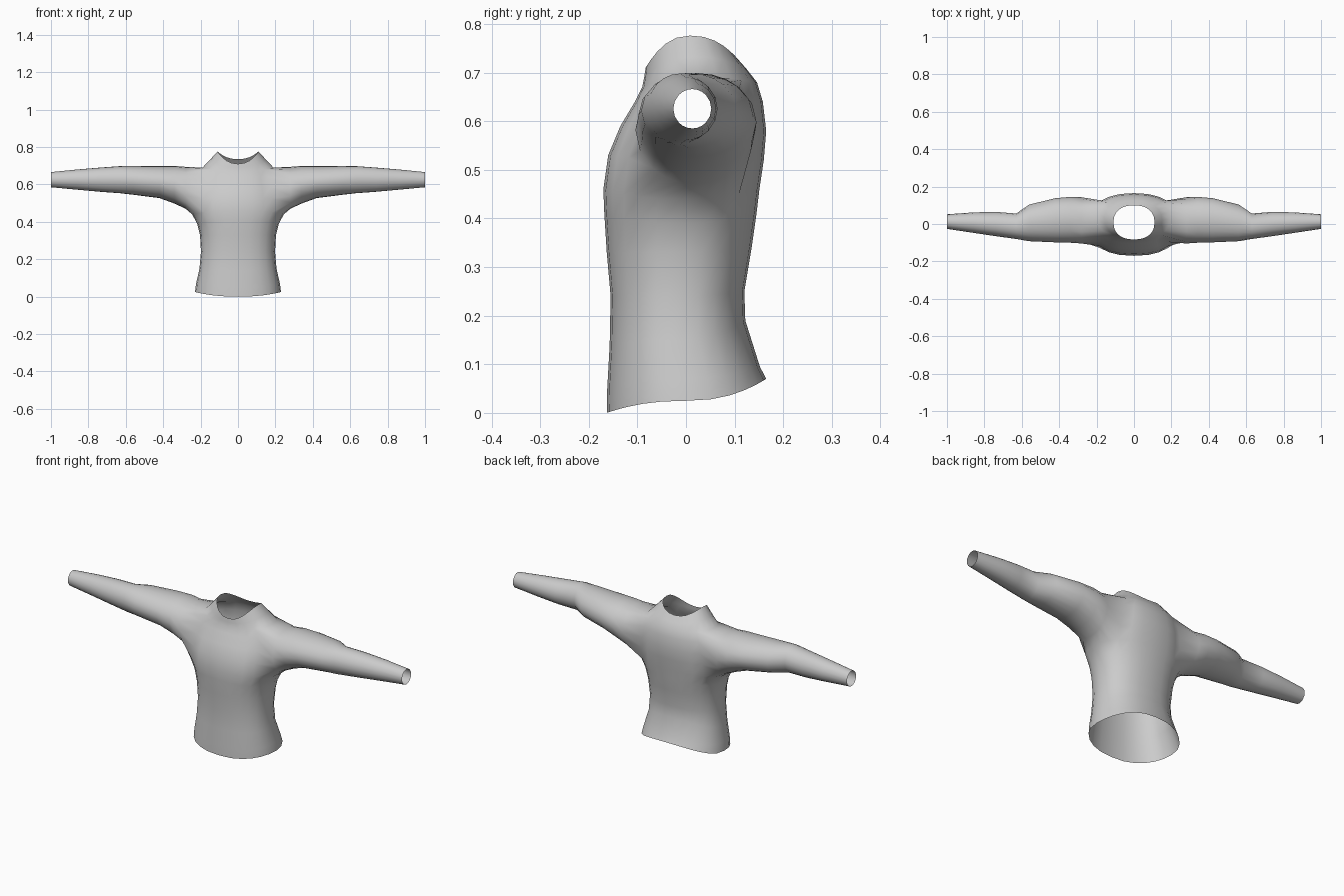
import bpy, bmesh, math

if "Cube" in bpy.data.objects:
    bpy.data.objects.remove(bpy.data.objects["Cube"])

N = 24                     # columns around the torso
HALF = 3                   # armhole half-width in columns
ROW_A, ROW_B = 6, 10       # armhole bottom and top rows

# torso rings: half width, front y, back y, front z, back z, side z
TORSO = [
    (.230, -.163, .165, .00, .070, .025),
    (.224, -.162, .152, .05, .095, .070),
    (.206, -.157, .122, .14, .190, .150),
    (.198, -.155, .120, .24, .250, .240),
    (.203, -.163, .135, .33, .340, .330),
    (.218, -.168, .145, .41, .410, .390),
    (.245, -.170, .151, .46, .460, .440),
    (.245, -.160, .160, .53, .520, .520),
    (.235, -.135, .165, .59, .580, .580),
    (.220, -.105, .158, .64, .640, .640),
    (.190, -.090, .146, .67, .680, .690),
    (.150, -.086, .124, .69, .708, .732),
    (.110, -.083, .100, .71, .735, .776),
]
# sleeve rings: x, front y, back y, bottom z, top z
SLEEVE = [
    (.28, -.104, .143, .470, .694),
    (.34, -.100, .145, .498, .699),
    (.42, -.098, .138, .527, .698),
    (.56, -.092, .104, .545, .699),
    (.63, -.080, .056, .553, .698),
    (.74, -.065, .065, .561, .690),
    (.86, -.047, .062, .572, .680),
    (1.0, -.026, .052, .585, .666),
]

bm = bmesh.new()


def squarish(v):
    return math.copysign(abs(v) ** .87, v)


# torso rings, from hem to neckline
rows = []
for hx, yf, yb, zf, zb, zs in TORSO:
    ring = []
    for j in range(N):
        a = math.tau * j / N
        c, s = math.cos(a), math.sin(a)
        z = zs * c * c + (zf if s < 0 else zb) * s * s
        y = (yf + yb) / 2 + (yb - yf) / 2 * squarish(s)
        ring.append(bm.verts.new((hx * squarish(c), y, z)))
    rows.append(ring)


def in_armhole(i, j):
    if not ROW_A <= i < ROW_B:
        return False
    col = j + .5
    from_right = min(col, N - col)
    return from_right < HALF or N / 2 - from_right < HALF


# torso skin, leaving the armholes open
for i in range(len(rows) - 1):
    for j in range(N):
        if not in_armhole(i, j):
            k = (j + 1) % N
            bm.faces.new((rows[i][j], rows[i][k], rows[i + 1][k], rows[i + 1][j]))

# path around the armhole with its angle on the sleeve
W, H = 2 * HALF, ROW_B - ROW_A
path = [(ROW_A, -HALF + k, -135 + 90 * k / W) for k in range(W)]
path += [(ROW_A + k, HALF, -45 + 90 * k / H) for k in range(H)]
path += [(ROW_B, HALF - k, 45 + 90 * k / W) for k in range(W)]
path += [(ROW_B - k, -HALF, 135 + 90 * k / H) for k in range(H)]

# sleeves, lofted outward from the armholes to open cuffs
for side in (1, -1):
    prev = [rows[i][c % N if side > 0 else (N // 2 - c) % N] for i, c, _ in path]
    for x, yf, yb, z0, z1 in SLEEVE:
        ring = []
        for _, _, deg in path:
            a = math.radians(deg)
            ring.append(bm.verts.new((side * x,
                                      (yf + yb) / 2 + (yb - yf) / 2 * math.cos(a),
                                      (z0 + z1) / 2 + (z1 - z0) / 2 * math.sin(a))))
        for k in range(len(path)):
            m = (k + 1) % len(path)
            quad = [prev[k], prev[m], ring[m], ring[k]]
            bm.faces.new(quad if side > 0 else quad[::-1])
        prev = ring

for f in bm.faces:
    f.smooth = True

mesh = bpy.data.meshes.new("sweater")
bm.to_mesh(mesh)
bm.free()
sweater = bpy.data.objects.new("sweater", mesh)
bpy.context.collection.objects.link(sweater)

# plain grey cloth
cloth = bpy.data.materials.new("grey cloth")
cloth.diffuse_color = (.6, .6, .6, 1)
cloth.use_nodes = True
cloth.node_tree.nodes["Principled BSDF"].inputs["Base Color"].default_value = cloth.diffuse_color
mesh.materials.append(cloth)
